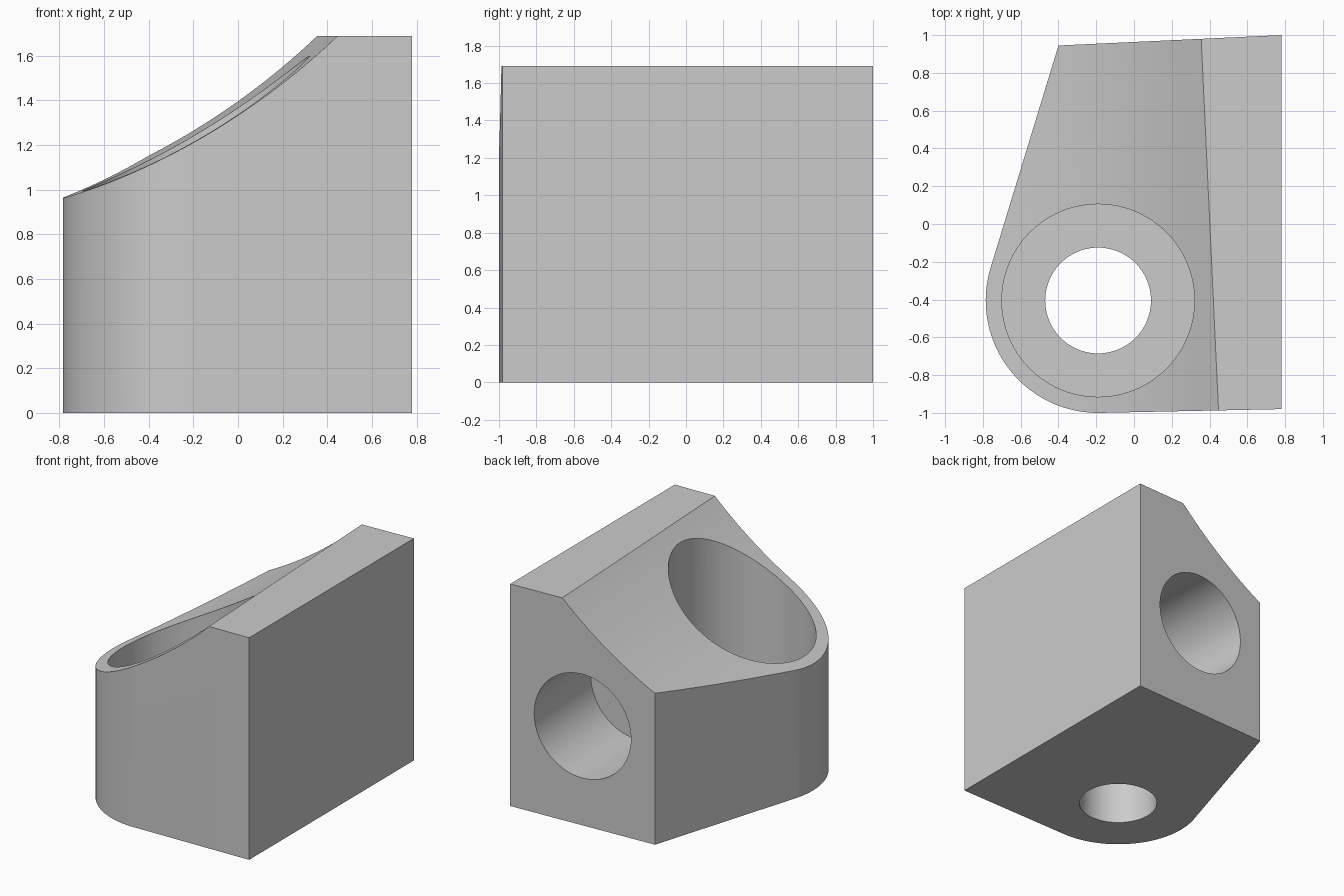
import bpy, bmesh, math
from mathutils import Vector, Matrix

if "Cube" in bpy.data.objects:
    bpy.data.objects.remove(bpy.data.objects["Cube"], do_unlink=True)

grey = bpy.data.materials.new("light_grey")
grey.use_nodes = True
COLOUR = (0.6, 0.6, 0.6, 1)
grey.diffuse_color = COLOUR
grey.node_tree.nodes["Principled BSDF"].inputs["Base Color"].default_value = COLOUR


def prism(name, outline, height, matrix=Matrix()):
    """Extrude a closed 2D outline along local z."""
    bm = bmesh.new()
    face = bm.faces.new([bm.verts.new((x, y, 0)) for x, y in outline])
    top = bmesh.ops.extrude_face_region(bm, geom=[face])
    bmesh.ops.translate(bm, vec=(0, 0, height),
                        verts=[v for v in top["geom"] if isinstance(v, bmesh.types.BMVert)])
    bmesh.ops.recalc_face_normals(bm, faces=bm.faces)
    bm.transform(matrix)
    mesh = bpy.data.meshes.new(name)
    bm.to_mesh(mesh)
    bm.free()
    mesh.materials.append(grey)
    obj = bpy.data.objects.new(name, mesh)
    bpy.context.collection.objects.link(obj)
    return obj


def arc(cx, cy, r, start, end, steps):
    return [(cx + r * math.cos(start + (end - start) * i / steps),
             cy + r * math.sin(start + (end - start) * i / steps)) for i in range(steps + 1)]


def circle(cx, cy, r, steps=96):
    return arc(cx, cy, r, 0, math.tau, steps)[:-1]


# Block outline: straight sides with a rounded front corner tangent to the slanted side
BORE = (-0.19, -0.405)
ROUND = 0.595
corner = Vector((-0.40, 0.945))
to_corner = corner - Vector(BORE)
tangent = math.atan2(to_corner.y, to_corner.x) + math.acos(ROUND / to_corner.length)
outline = [tuple(corner)] + arc(*BORE, ROUND, tangent, math.radians(271), 40)
outline += [(0.78, -0.98), (0.78, 1.0)]
block = prism("block", outline, 1.69)

# Frame of the tilted back face
back_dir = Vector((1.18, 0.055, 0)).normalized()
inward = Vector((back_dir.y, -back_dir.x, 0))
frame = Matrix((back_dir, (0, 0, 1), inward)).transposed().to_4x4()

# Concave sweep across the top: a circle through three profile points
a, b, c = Vector((-0.798, 0.965)), Vector((0, 1.365)), Vector((0.401, 1.69))
d = 2 * (a.x * (b.y - c.y) + b.x * (c.y - a.y) + c.x * (a.y - b.y))
sq = [p.length_squared for p in (a, b, c)]
cx = (sq[0] * (b.y - c.y) + sq[1] * (c.y - a.y) + sq[2] * (a.y - b.y)) / d
cy = (sq[0] * (c.x - b.x) + sq[1] * (a.x - c.x) + sq[2] * (b.x - a.x)) / d
radius = (a - Vector((cx, cy))).length
low = math.atan2(a.y - cy, a.x - cx) - 0.06
high = math.atan2(c.y - cy, c.x - cx) + 0.06
sweep = arc(cx, cy, radius, low, high, 48)
sweep += [(sweep[-1][0], 2.5), (sweep[0][0], 2.5)]
cutters = [prism("top_sweep_cutter", sweep, 3, Matrix.Translation(inward * -1.5) @ frame)]

# Vertical through hole with a wide counterbore
cutters.append(prism("through_hole_cutter", circle(*BORE, 0.28), 3, Matrix.Translation((0, 0, -1))))
cutters.append(prism("counterbore_cutter", circle(*BORE, 0.51), 3, Matrix.Translation((0, 0, 0.45))))

# Blind hole in the back face
start = Vector((0.19, 0.9725, 0.755)) - inward * 0.2
cutters.append(prism("back_hole_cutter", circle(0, 0, 0.395), 0.93,
                     Matrix.Translation(start) @ frame))

for cutter in cutters:
    cutter.hide_render = True
    cutter.hide_viewport = True
    mod = block.modifiers.new(cutter.name, "BOOLEAN")
    mod.operation = "DIFFERENCE"
    mod.solver = "EXACT"
    mod.object = cutter

# Bake the cuts and shade the curved walls smooth
bpy.context.view_layer.update()
result = bpy.data.meshes.new_from_object(block.evaluated_get(bpy.context.evaluated_depsgraph_get()))
block.modifiers.clear()
block.data = result
for cutter in cutters:
    bpy.data.objects.remove(cutter, do_unlink=True)
bpy.context.view_layer.objects.active = block
block.select_set(True)
bpy.ops.object.shade_smooth_by_angle(angle=math.radians(25))
